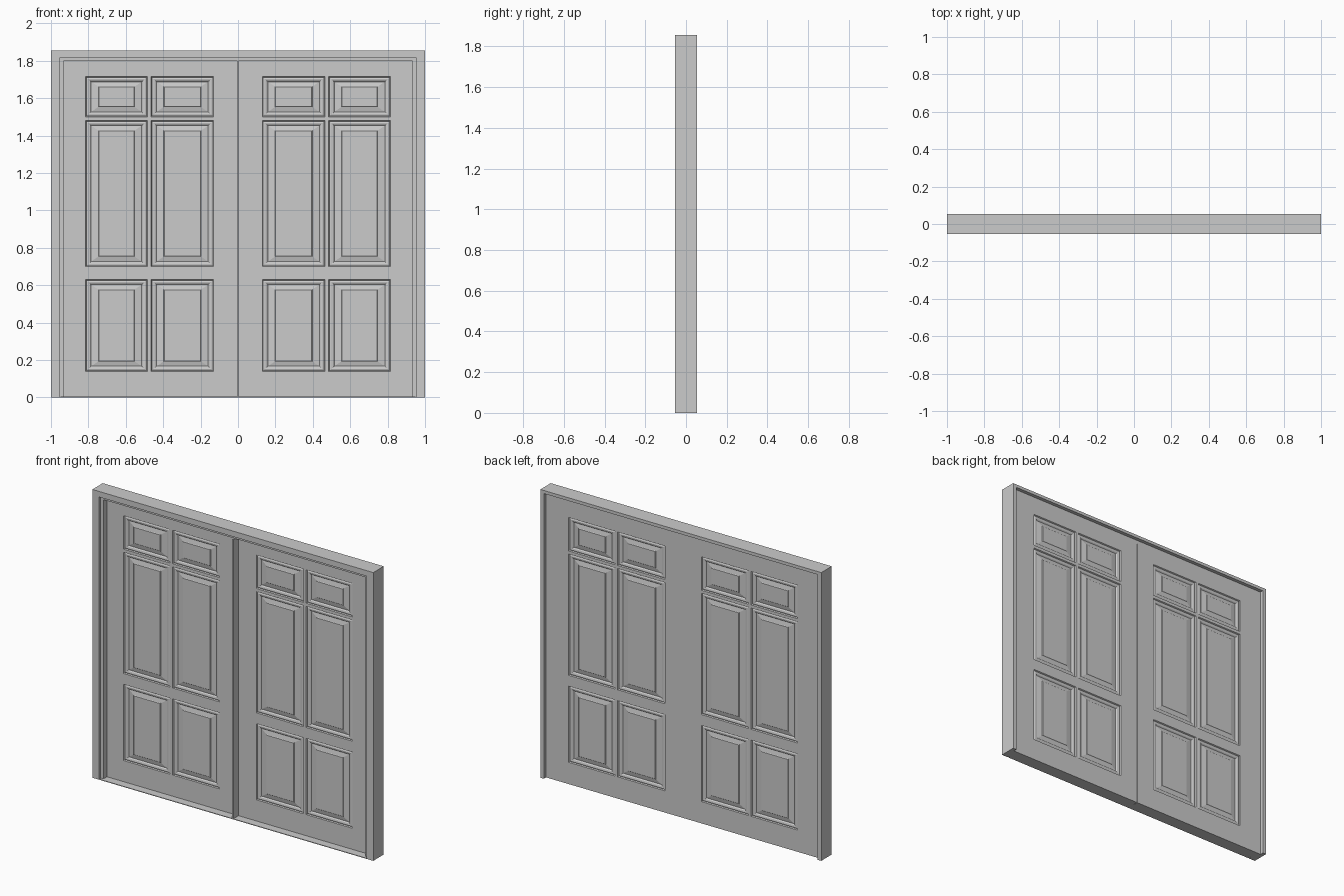
import bpy, bmesh

if "Cube" in bpy.data.objects:
    bpy.data.objects.remove(bpy.data.objects["Cube"])

H = 1.855          # overall height
D = 0.053          # half depth of frame
YF, YB = 0.0, 0.03 # door leaf front / back planes


def finish(bm, name):
    bmesh.ops.remove_doubles(bm, verts=bm.verts, dist=0.0001)
    bmesh.ops.recalc_face_normals(bm, faces=bm.faces)
    me = bpy.data.meshes.new(name)
    bm.to_mesh(me)
    bm.free()
    ob = bpy.data.objects.new(name, me)
    bpy.context.collection.objects.link(ob)
    return ob


def poly(bm, pts):
    return bm.faces.new([bm.verts.new(p) for p in pts])


def box(name, x0, x1, y0, y1, z0, z1):
    bm = bmesh.new()
    bmesh.ops.create_cube(bm, size=1)
    for v in bm.verts:
        v.co = (x1 if v.co.x > 0 else x0, y1 if v.co.y > 0 else y0, z1 if v.co.z > 0 else z0)
    return finish(bm, name)


# Door frame: rabbeted profile (jamb width, head width, y) swept up, across and down
def door_frame():
    prof = [(0, 0, -D), (.047, .036, -D), (.047, .036, -.035), (.067, .055, -.035),
            (.067, .055, YF), (.055, .045, YF), (.055, .045, YB), (.025, .02, YB),
            (.025, .02, D), (0, 0, D)]
    bm = bmesh.new()
    rings = []
    for sx, top in ((-1, 0), (-1, 1), (1, 1), (1, 0)):
        rings.append([bm.verts.new((sx * (1 - wx), y, (H - wz) * top)) for wx, wz, y in prof])
    n = len(prof)
    for a, b in zip(rings, rings[1:]):
        for i in range(n):
            j = (i + 1) % n
            bm.faces.new((a[i], a[j], b[j], b[i]))
    bm.faces.new(rings[0])
    bm.faces.new(rings[-1])
    finish(bm, "door_frame")


# Moulded panel steps: (side inset, top/bottom inset, depth below the door face)
STEPS = [(0, 0, 0), (.004, .004, .007), (.012, .012, .004), (.023, .021, .006),
         (.03, .027, .012), (.068, .053, .006), (.071, .056, .003)]


def panel(bm, s, y, inward, x0, x1, z0, z1):
    def ring(st):
        a, b, d = st
        yy = y + inward * d
        return [(s * (x0 + a), yy, z0 + b), (s * (x1 - a), yy, z0 + b),
                (s * (x1 - a), yy, z1 - b), (s * (x0 + a), yy, z1 - b)]
    rings = [ring(st) for st in STEPS]
    for p, q in zip(rings, rings[1:]):
        for i in range(4):
            j = (i + 1) % 4
            poly(bm, (p[i], p[j], q[j], q[i]))
    poly(bm, rings[-1])


# Door leaf: grid of stiles and rails, odd cells become panels on both faces
def door_leaf(name, s):
    xs = [.001, .13, .465, .485, .815, .945]
    zs = [0, .14, .63, .70, 1.48, 1.50, 1.715, 1.81]
    bm = bmesh.new()
    for y, inward in ((YF, 1), (YB, -1)):
        for i, (x0, x1) in enumerate(zip(xs, xs[1:])):
            for k, (z0, z1) in enumerate(zip(zs, zs[1:])):
                if i % 2 and k % 2:
                    panel(bm, s, y, inward, x0, x1, z0, z1)
                else:
                    poly(bm, [(s * x0, y, z0), (s * x1, y, z0), (s * x1, y, z1), (s * x0, y, z1)])
    for x0, x1 in zip(xs, xs[1:]):
        for z in (zs[0], zs[-1]):
            poly(bm, [(s * x0, YF, z), (s * x1, YF, z), (s * x1, YB, z), (s * x0, YB, z)])
    for z0, z1 in zip(zs, zs[1:]):
        for x in (xs[0], xs[-1]):
            poly(bm, [(s * x, YF, z0), (s * x, YF, z1), (s * x, YB, z1), (s * x, YB, z0)])
    finish(bm, name)


door_frame()
door_leaf("left_door", -1)
door_leaf("right_door", 1)
# Thin centre strip standing forward of the doors, and the threshold plate
box("centre_strip", -.004, .004, -D, YF, 0, 1.80)
box("threshold", -.95, .95, -D, YF, 0, .004)
